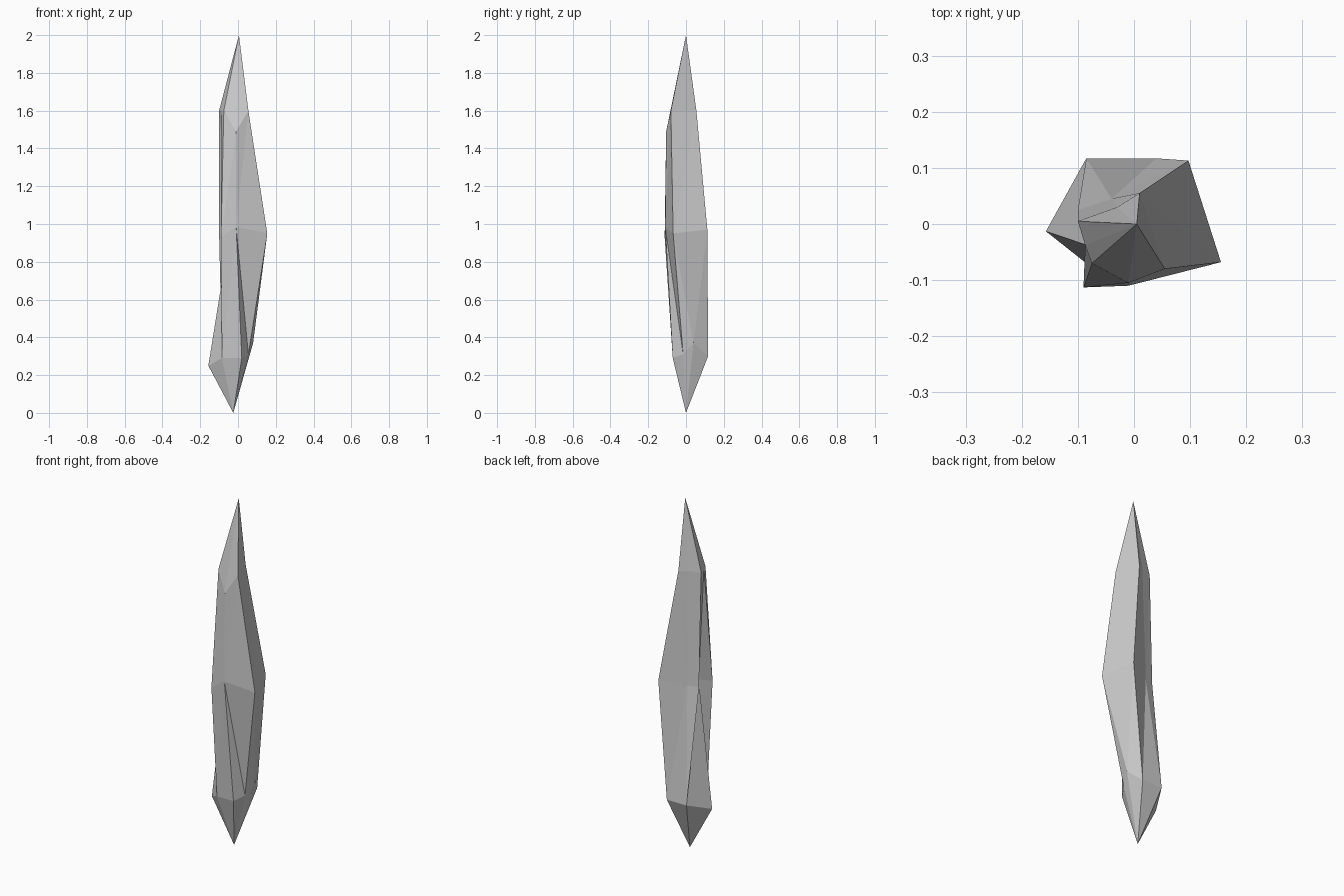
import bpy, bmesh

if "Cube" in bpy.data.objects:
    bpy.data.objects.remove(bpy.data.objects["Cube"])

# Seven-sided rings, anticlockwise from the left side
LOWER = [(-.085, .117, .30), (-.157, -.013, .25), (-.085, -.07, .29), (.02, -.07, .29),
         (.055, -.015, .31), (.08, .04, .37), (.04, .117, .30)]
MIDDLE = [(-.10, .025, .95), (-.045, -.051, .95), (-.09, -.113, .93), (-.01, -.11, .985),
          (.155, -.068, .95), (.097, .113, .97), (-.04, .045, .95)]
UPPER = [(-.10, .005, 1.6), (-.087, -.038, 1.6), (-.075, -.07, 1.6), (-.01, -.105, 1.49),
         (.055, -.08, 1.6), (.01, .055, 1.6), (-.03, .03, 1.6)]

bm = bmesh.new()
lower, middle, upper = [[bm.verts.new(p) for p in ring] for ring in (LOWER, MIDDLE, UPPER)]
tip = bm.verts.new((.005, 0, 2))
foot = bm.verts.new((-.025, 0, 0))


def band(a, b, diagonals):
    """Facet the strip between two rings; each letter picks how a quad is split."""
    n = len(a)
    for i, d in enumerate(diagonals):
        j = (i + 1) % n
        if d == "R":
            tris = (a[i], a[j], b[j]), (a[i], b[j], b[i])
        else:
            tris = (a[i], a[j], b[i]), (a[j], b[j], b[i])
        for t in tris:
            bm.faces.new(t)


def point(ring, apex):
    """Close a ring to a point."""
    for i, v in enumerate(ring):
        bm.faces.new((v, ring[(i + 1) % len(ring)], apex))


# Shaft facets and both pointed ends
band(lower, middle, "RLRLLLL")
band(middle, upper, "LLRRRLR")
point(upper, tip)
point(lower[::-1], foot)
bmesh.ops.recalc_face_normals(bm, faces=bm.faces)

mesh = bpy.data.meshes.new("crystal_shard")
bm.to_mesh(mesh)
bm.free()
bpy.context.collection.objects.link(bpy.data.objects.new("crystal_shard", mesh))
